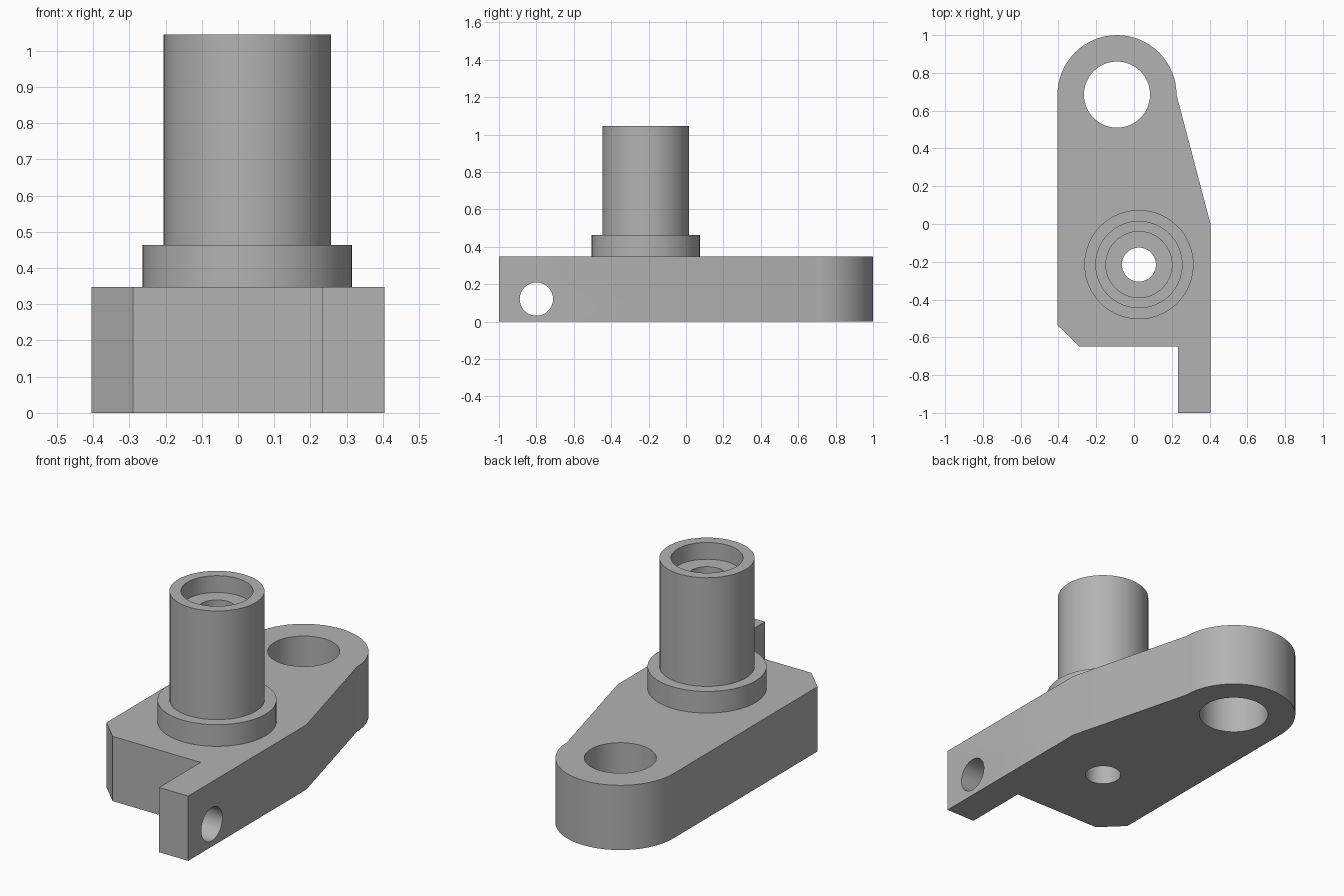
import bpy, bmesh, math
from mathutils import Matrix

if "Cube" in bpy.data.objects:
    bpy.data.objects.remove(bpy.data.objects["Cube"], do_unlink=True)

GREY = (0.45, 0.45, 0.45, 1)
metal = bpy.data.materials.new("plain grey")
metal.use_nodes = True
metal.diffuse_color = GREY
metal.node_tree.nodes["Principled BSDF"].inputs["Base Color"].default_value = GREY

BASE_TOP, COLLAR_TOP, POST_TOP = 0.347, 0.463, 1.045
POST_X, POST_Y, BORE = 0.026, -0.215, 0.09
EYE_X, EYE_Y, EYE_R = -0.09, 0.685, 0.315


def make_object(name, bm):
    bmesh.ops.recalc_face_normals(bm, faces=bm.faces)
    mesh = bpy.data.meshes.new(name)
    bm.to_mesh(mesh)
    bm.free()
    mesh.materials.append(metal)
    obj = bpy.data.objects.new(name, mesh)
    bpy.context.collection.objects.link(obj)
    return obj


def activate(obj):
    bpy.ops.object.select_all(action="DESELECT")
    obj.select_set(True)
    bpy.context.view_layer.objects.active = obj


def smooth(obj):
    activate(obj)
    bpy.ops.object.shade_smooth_by_angle(angle=math.radians(25))


def lathe(name, profile, segments=64):
    """Revolve a closed (radius, height) profile about the post axis."""
    bm = bmesh.new()
    verts = [bm.verts.new((r, 0, z)) for r, z in profile]
    edges = [bm.edges.new((a, b)) for a, b in zip(verts, verts[1:] + verts[:1])]
    bmesh.ops.spin(bm, geom=verts + edges, cent=(0, 0, 0), axis=(0, 0, 1),
                   angle=math.tau, steps=segments)
    bmesh.ops.remove_doubles(bm, verts=bm.verts, dist=0.0005)
    bmesh.ops.translate(bm, verts=bm.verts, vec=(POST_X, POST_Y, 0))
    obj = make_object(name, bm)
    smooth(obj)
    return obj


def drill(target, radius, centre, axis="Z"):
    """Cut a round hole through the target."""
    turn = Matrix.Rotation(math.pi / 2, 4, "Y") if axis == "X" else Matrix()
    bm = bmesh.new()
    bmesh.ops.create_cone(bm, cap_ends=True, segments=64, radius1=radius, radius2=radius,
                          depth=1, matrix=Matrix.Translation(centre) @ turn)
    cutter = make_object("hole_cutter", bm)
    cutter.hide_render = True
    mod = target.modifiers.new("hole", "BOOLEAN")
    mod.operation, mod.solver, mod.object = "DIFFERENCE", "EXACT", cutter
    activate(target)
    bpy.ops.object.modifier_apply(modifier=mod.name)
    bpy.data.objects.remove(cutter, do_unlink=True)


# Base plate: rounded eye, tapered side, clipped corner and projecting arm
outline = [(-0.405, -0.535), (-0.29, -0.648), (0.232, -0.648), (0.232, -1),
           (0.405, -1), (0.405, 0)]
for i in range(33):
    a = math.pi * i / 32
    outline.append((EYE_X + EYE_R * math.cos(a), EYE_Y + EYE_R * math.sin(a)))

bm = bmesh.new()
face = bm.faces.new([bm.verts.new((x, y, 0)) for x, y in outline])
solid = bmesh.ops.extrude_face_region(bm, geom=[face])
top = [v for v in solid["geom"] if isinstance(v, bmesh.types.BMVert)]
bmesh.ops.translate(bm, verts=top, vec=(0, 0, BASE_TOP))
base = make_object("base_plate", bm)

# Eye hole, post bore and cross hole in the arm
drill(base, 0.175, (EYE_X, EYE_Y, 0.2))
drill(base, BORE, (POST_X, POST_Y, 0.2))
drill(base, 0.089, (0.32, -0.8, 0.12), "X")
smooth(base)

# Collar ring
lathe("collar", [(BORE, BASE_TOP), (0.289, BASE_TOP), (0.289, COLLAR_TOP), (BORE, COLLAR_TOP)])

# Hollow post with a shallow counterbore
lathe("post", [(BORE, COLLAR_TOP), (0.231, COLLAR_TOP), (0.231, POST_TOP),
               (0.175, POST_TOP), (0.175, POST_TOP - 0.09), (BORE, POST_TOP - 0.09)])
